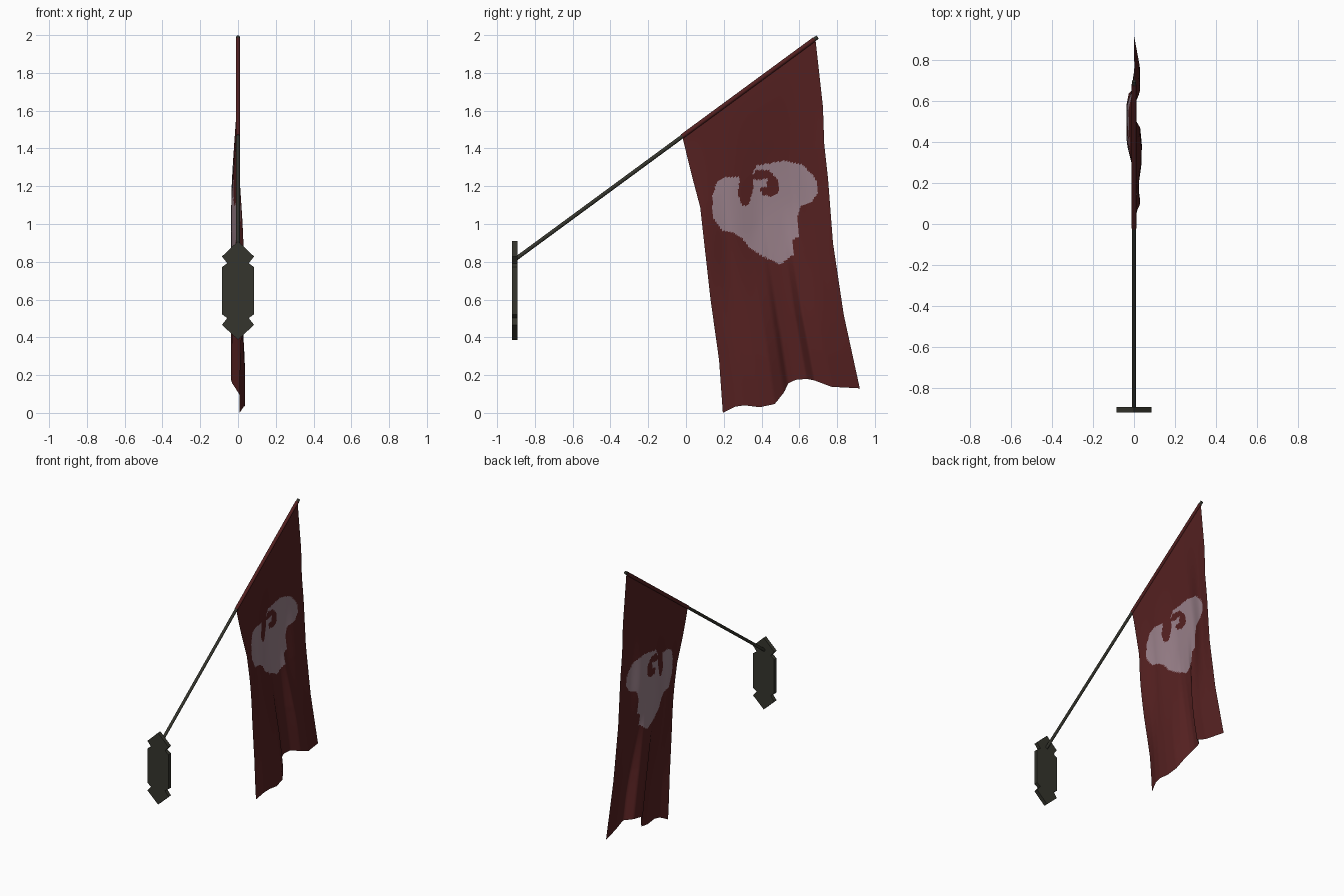
import bpy, bmesh, math
from mathutils import Vector

if "Cube" in bpy.data.objects:
    bpy.data.objects.remove(bpy.data.objects["Cube"])


def material(name, rgb):
    m = bpy.data.materials.new(name)
    m.diffuse_color = (*rgb, 1)
    m.use_nodes = True
    m.node_tree.nodes["Principled BSDF"].inputs["Base Color"].default_value = m.diffuse_color
    return m


RED = material("dark red cloth", (0.088, 0.0145, 0.0145))
PALE = material("faded pale paint", (0.31, 0.21, 0.245))
METAL = material("dark metal", (0.035, 0.035, 0.026))


def finish(name, bm, *mats, angle=40):
    me = bpy.data.meshes.new(name)
    bm.to_mesh(me)
    bm.free()
    ob = bpy.data.objects.new(name, me)
    bpy.context.collection.objects.link(ob)
    for m in mats:
        me.materials.append(m)
    bpy.context.view_layer.objects.active = ob
    ob.select_set(True)
    bpy.ops.object.shade_smooth_by_angle(angle=math.radians(angle))
    ob.select_set(False)
    return ob


def rod(name, a, b, r, mat, sides=10):
    a, b = Vector(a), Vector(b)
    bm = bmesh.new()
    bmesh.ops.create_cone(bm, cap_ends=True, segments=sides, radius1=r, radius2=r, depth=(b - a).length)
    rot = (b - a).to_track_quat('Z', 'Y')
    for v in bm.verts:
        v.co = rot @ v.co + (a + b) / 2
    return finish(name, bm, mat)


def along(points, t):
    """Point at fraction t of a polyline, measured by length."""
    pts = [Vector(p) for p in points]
    lens = [(q - p).length for p, q in zip(pts, pts[1:])]
    d = t * sum(lens)
    for p, q, n in zip(pts, pts[1:], lens):
        if d <= n:
            return p.lerp(q, d / n)
        d -= n
    return pts[-1]


def smooth(t):
    t = min(1, max(0, t))
    return t * t * (3 - 2 * t)


def inside(y, z, poly):
    hit = False
    for (y1, z1), (y2, z2) in zip(poly, poly[1:] + poly[:1]):
        if (z1 > z) != (z2 > z) and y < (y2 - y1) * (z - z1) / (z2 - z1) + y1:
            hit = not hit
    return hit


# Wall plate: mirrored outline, extruded
half = [(0, 0.909), (0.085, 0.828), (0.057, 0.792), (0.085, 0.772),
        (0.085, 0.522), (0.057, 0.502), (0.085, 0.466), (0, 0.387)]
outline = half + [(-x, z) for x, z in half[-2:0:-1]]
bm = bmesh.new()
face = bm.faces.new([bm.verts.new((x, -0.92, z)) for x, z in outline])
ext = bmesh.ops.extrude_face_region(bm, geom=[face])
for v in ext["geom"]:
    if isinstance(v, bmesh.types.BMVert):
        v.co.y = -0.893
# extruding keeps the starting face only in some cases, so close the wall side if open
bmesh.ops.holes_fill(bm, edges=[e for e in bm.edges if e.is_boundary], sides=0)
bmesh.ops.recalc_face_normals(bm, faces=bm.faces)
finish("wall_plate", bm, METAL)

# Pole and the cloth sleeve around its outer end
rod("pole", (0, -0.914, 0.806), (0, 0.697, 1.990), 0.0105, METAL)
rod("flag_sleeve", (0, -0.02, 1.464), (0, 0.68, 1.978), 0.0125, RED)

# Flag: patch spanned between four edge curves; the bottom also bends in x
top = [(0, -0.02, 1.464), (0, 0.685, 1.981)]
left = [(0, -0.02, 1.464), (0, 0.03, 1.26), (0, 0.075, 1.09), (0, 0.13, 0.60),
        (0, 0.175, 0.28), (0, 0.195, 0.0)]
right = [(0, 0.685, 1.981), (0, 0.725, 1.62), (0, 0.732, 1.42), (0, 0.752, 1.24),
         (0, 0.778, 0.90), (0, 0.835, 0.52), (0, 0.92, 0.13)]
bottom = [(0.008, 0.195, 0.0), (0.03, 0.26, 0.033), (0.037, 0.31, 0.04), (0.038, 0.39, 0.03),
          (0.03, 0.47, 0.047), (0.0, 0.52, 0.11), (-0.03, 0.54, 0.155), (-0.037, 0.58, 0.175),
          (-0.025, 0.64, 0.18), (0.03, 0.68, 0.172), (0.028, 0.77, 0.138), (0.0, 0.92, 0.13)]
# Sideways swing of the cloth at mid height: (fraction across, x)
middle = [(0, 0.03), (0.2, 0.0), (0.48, -0.036), (0.7, -0.036), (0.88, -0.008), (1, 0.002)]


def on_bottom(u):
    y = 0.195 + 0.725 * u
    for p, q in zip(bottom, bottom[1:]):
        if y <= q[1] + 1e-6:
            return Vector(p).lerp(Vector(q), (y - p[1]) / (q[1] - p[1]))
    return Vector(bottom[-1])


def mid_swing(u):
    for (u1, x1), (u2, x2) in zip(middle, middle[1:]):
        if u <= u2 + 1e-6:
            return x1 + (x2 - x1) * smooth((u - u1) / (u2 - u1))
    return middle[-1][1]


def flag_point(u, v):
    b = on_bottom(u)
    low = smooth((v - 0.42) / 0.5)
    swing = mid_swing(u) * smooth(v / 0.45) * (1 - low) + b.x * low
    b.x = 0
    corners = (Vector(top[0]) * (1 - u) + Vector(top[1]) * u) * (1 - v) \
        + (Vector(left[-1]) * (1 - u) + Vector(right[-1]) * u) * v
    p = along(top, u) * (1 - v) + b * v + along(left, v) * (1 - u) + along(right, v) * u - corners
    p.x = swing
    return p


# Painted patch: outer shape, with a curled opening
patch = [(0.21, 1.25), (0.285, 1.25), (0.275, 1.16), (0.295, 1.10), (0.33, 1.10), (0.35, 1.16),
         (0.36, 1.21), (0.35, 1.26), (0.375, 1.31), (0.52, 1.335), (0.615, 1.315), (0.685, 1.245),
         (0.70, 1.17), (0.665, 1.115), (0.61, 1.10), (0.59, 1.04), (0.60, 0.93), (0.565, 0.92),
         (0.57, 0.84), (0.50, 0.785), (0.415, 0.825), (0.345, 0.865), (0.30, 0.92), (0.25, 0.955),
         (0.19, 0.965), (0.14, 1.04), (0.14, 1.155), (0.165, 1.22)]
opening = [(0.34, 1.23), (0.37, 1.285), (0.44, 1.285), (0.49, 1.23), (0.49, 1.16), (0.45, 1.14),
           (0.40, 1.16), (0.39, 1.19), (0.43, 1.20), (0.43, 1.24), (0.39, 1.235)]

NU, NV = 90, 180
bm = bmesh.new()
grid = [[bm.verts.new(flag_point(i / NU, j / NV)) for i in range(NU + 1)] for j in range(NV + 1)]
for j in range(NV):
    for i in range(NU):
        f = bm.faces.new((grid[j][i], grid[j + 1][i], grid[j + 1][i + 1], grid[j][i + 1]))
        c = f.calc_center_median()
        f.material_index = int(inside(c.y, c.z, patch) and not inside(c.y, c.z, opening))
finish("flag_cloth", bm, RED, PALE, angle=180)
